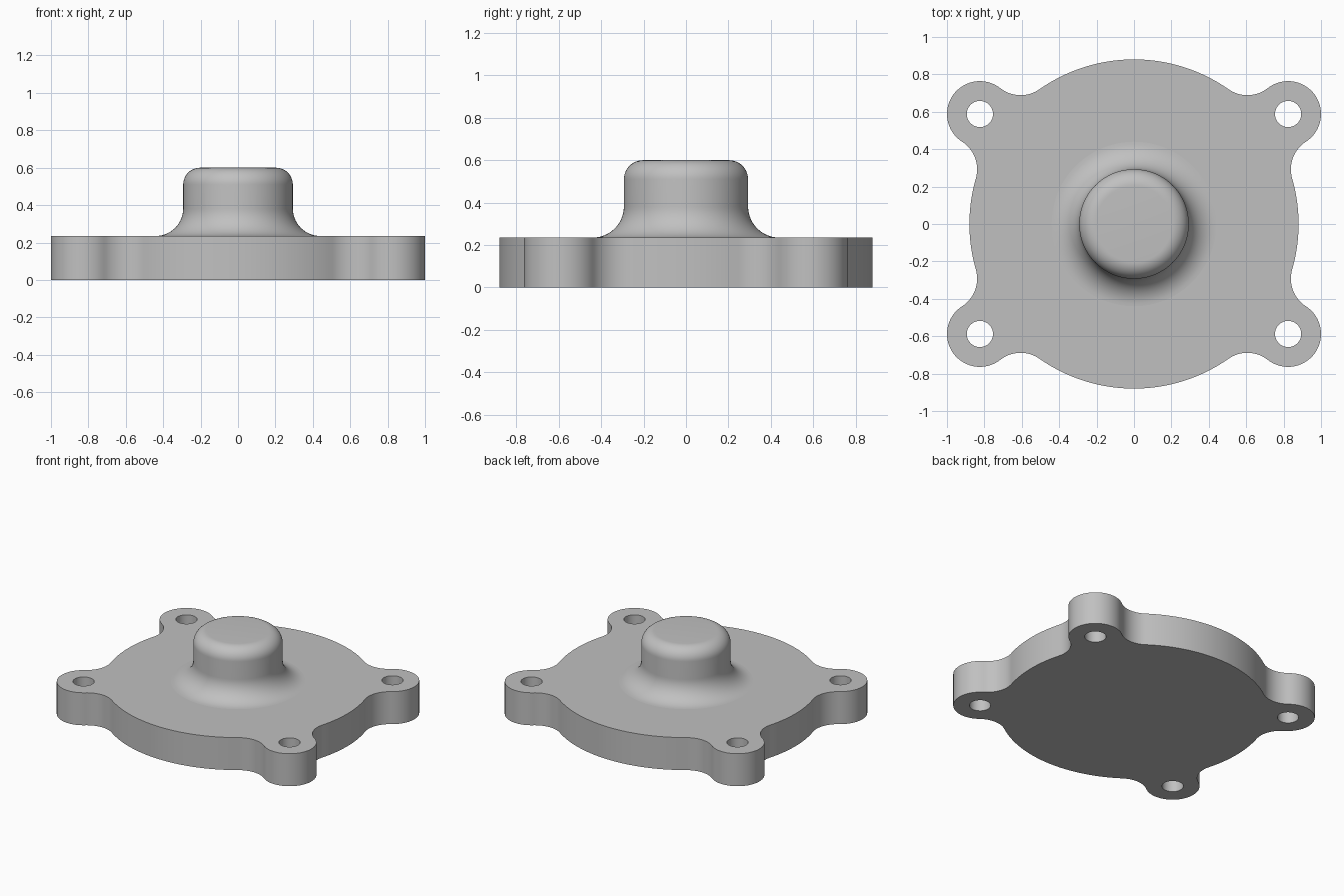
import bpy, bmesh
from math import sin, cos, pi, atan2, hypot, sqrt, radians

cube = bpy.data.objects.get("Cube")
if cube:
    bpy.data.objects.remove(cube, do_unlink=True)

# Main dimensions
DISC_R, LUG_R, FILLET_R, HOLE_R = 0.88, 0.176, 0.176, 0.07
LUG_X, LUG_Y = 0.824, 0.588
PLATE_H, TOTAL_H = 0.235, 0.6
BOSS_R, ROOT_R, EDGE_R = 0.293, 0.147, 0.09
SEGMENTS = 96

grey = bpy.data.materials.new("plain grey")
grey.use_nodes = True
grey.diffuse_color = (0.53, 0.53, 0.53, 1)
grey.node_tree.nodes["Principled BSDF"].inputs["Base Color"].default_value = grey.diffuse_color


def arc(cx, cy, r, start, end, n):
    steps = [start + (end - start) * i / n for i in range(n + 1)]
    return [(cx + r * cos(t), cy + r * sin(t)) for t in steps]


def circle(cx, cy, r, n):
    return arc(cx, cy, r, 0, 2 * pi, n)[:-1]


def quarter_outline():
    """Disc, fillet, lug, fillet and disc arcs, tangent to one another."""
    d = hypot(LUG_X, LUG_Y)
    ux, uy = LUG_X / d, LUG_Y / d
    far, near = DISC_R + FILLET_R, LUG_R + FILLET_R
    along = (far ** 2 - near ** 2 + d ** 2) / (2 * d)
    off = sqrt(far ** 2 - along ** 2)
    ax, ay = along * ux + off * uy, along * uy - off * ux
    bx, by = along * ux - off * uy, along * uy + off * ux
    a, b = atan2(ay, ax), atan2(by, bx)
    la = atan2(ay - LUG_Y, ax - LUG_X)
    lb = atan2(by - LUG_Y, bx - LUG_X)
    pts = arc(0, 0, DISC_R, 0, a, 10)
    pts += arc(ax, ay, FILLET_R, a + pi, la + pi, 16)[1:]
    pts += arc(LUG_X, LUG_Y, LUG_R, la, lb, 32)[1:]
    pts += arc(bx, by, FILLET_R, lb + pi, b + pi, 16)[1:] if abs(lb - b) < pi \
        else arc(bx, by, FILLET_R, lb - pi, b - pi, 16)[1:]
    return pts + arc(0, 0, DISC_R, b, pi / 2, 20)[1:]


def finish(bm, name):
    bmesh.ops.recalc_face_normals(bm, faces=bm.faces)
    mesh = bpy.data.meshes.new(name)
    bm.to_mesh(mesh)
    bm.free()
    mesh.materials.append(grey)
    obj = bpy.data.objects.new(name, mesh)
    bpy.context.collection.objects.link(obj)
    bpy.ops.object.select_all(action='DESELECT')
    obj.select_set(True)
    bpy.context.view_layer.objects.active = obj
    bpy.ops.object.shade_smooth_by_angle(angle=radians(35))


def add_loop(bm, pts, z):
    verts = [bm.verts.new((x, y, z)) for x, y in pts]
    edges = [bm.edges.new((v, verts[i - 1])) for i, v in enumerate(verts)]
    return verts, edges


def join_rings(bm, low, high):
    for i in range(len(low)):
        bm.faces.new((low[i - 1], low[i], high[i], high[i - 1]))


# Mounting flange: mirrored outline with four bolt holes
q = quarter_outline()
half = q + [(-x, y) for x, y in reversed(q[:-1])]
outline = half + [(x, -y) for x, y in reversed(half[1:-1])]
loops = [outline] + [circle(sx * LUG_X, sy * LUG_Y, HOLE_R, 40)
                     for sx in (-1, 1) for sy in (-1, 1)]
bm = bmesh.new()
caps = {0: [], PLATE_H: []}
for pts in loops:
    rings = []
    for z in caps:
        verts, edges = add_loop(bm, pts, z)
        caps[z] += edges
        rings.append(verts)
    join_rings(bm, *rings)
# The top stays open under the boss
caps[PLATE_H] += add_loop(bm, circle(0, 0, BOSS_R + ROOT_R, SEGMENTS), PLATE_H)[1]
for edges in caps.values():
    bmesh.ops.triangle_fill(bm, edges=edges, use_beauty=True, use_dissolve=False)
finish(bm, "mounting_flange")

# Central boss: turned profile with a root fillet and a rounded top edge
profile = arc(BOSS_R + ROOT_R, PLATE_H + ROOT_R, ROOT_R, 1.5 * pi, pi, 14)
profile += arc(BOSS_R - EDGE_R, TOTAL_H - EDGE_R, EDGE_R, 0, pi / 2, 12)
bm = bmesh.new()
rings = [add_loop(bm, circle(0, 0, r, SEGMENTS), z)[0] for r, z in profile]
for low, high in zip(rings, rings[1:]):
    join_rings(bm, low, high)
bm.faces.new(rings[-1])
finish(bm, "central_boss")
